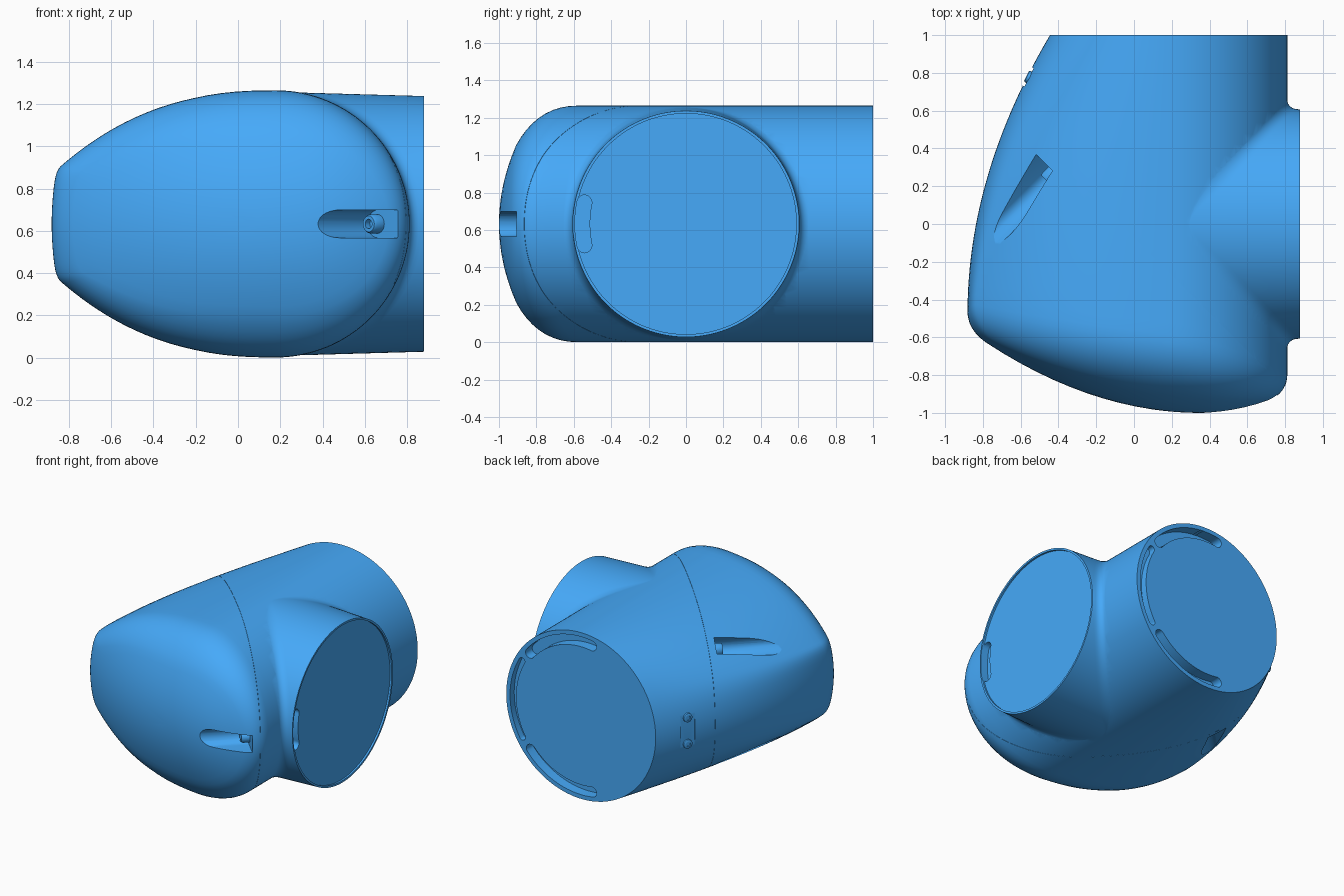
import bpy, bmesh
from math import sin, cos, pi, sqrt, radians
from mathutils import Vector, Matrix

if "Cube" in bpy.data.objects:
    bpy.data.objects.remove(bpy.data.objects["Cube"])

ZC, XC, R = 0.633, 0.18, 0.632      # axis height, main axis x, main radius


def mesh_object(name, bm):
    bmesh.ops.recalc_face_normals(bm, faces=bm.faces)
    me = bpy.data.meshes.new(name)
    bm.to_mesh(me)
    bm.free()
    ob = bpy.data.objects.new(name, me)
    bpy.context.collection.objects.link(ob)
    return ob


def loft(name, rings, start, end):
    """Closed skin through equal rings, capped with a fan at both ends."""
    bm = bmesh.new()
    rows = [[bm.verts.new(p) for p in ring] for ring in rings]
    n = len(rows[0])
    for a, b in zip(rows, rows[1:]):
        for i in range(n):
            j = (i + 1) % n
            bm.faces.new((a[i], a[j], b[j], b[i]))
    for row, tip in ((rows[0], start), (rows[-1], end)):
        v = bm.verts.new(tip)
        for i in range(n):
            bm.faces.new((row[i], row[(i + 1) % n], v))
    return mesh_object(name, bm)


def frame(origin, x, y):
    x, y = Vector(x).normalized(), Vector(y).normalized()
    m = Matrix((x, y, x.cross(y))).transposed().to_4x4()
    m.translation = origin
    return m


def prism(name, pts, m, z0, z1):
    bm = bmesh.new()
    lo, hi = ([bm.verts.new(m @ Vector((a, b, z))) for a, b in pts] for z in (z0, z1))
    bm.faces.new(lo)
    bm.faces.new(hi)
    for i in range(len(pts)):
        j = (i + 1) % len(pts)
        bm.faces.new((lo[i], lo[j], hi[j], hi[i]))
    return mesh_object(name, bm)


def stadium(x0, x1, r, n=14):
    return [(x1 + r * cos(a), r * sin(a)) for a in (pi * i / n - pi / 2 for i in range(n + 1))] + \
           [(x0 + r * cos(a), r * sin(a)) for a in (pi * i / n + pi / 2 for i in range(n + 1))]


def arc(r0, r1, a0, a1, n=32):
    """Stadium bent round the origin: an arc slot with round ends."""
    rm, h = (r0 + r1) / 2, (r1 - r0) / 2
    s0, s1 = radians(a0) * rm + h, radians(a1) * rm - h
    ends = stadium(s0, s1, h)
    k = len(ends) // 2
    steps = [s0 + (s1 - s0) * i / n for i in range(1, n)]
    flat = ends[:k] + [(s, h) for s in reversed(steps)] + ends[k:] + [(s, -h) for s in steps]
    return [((rm - v) * cos(s / rm), (rm - v) * sin(s / rm)) for s, v in flat]


# main shell: round at the back, swelling to a blunt corner at the left, curved nose
def blunt(f):
    fc = 0.36
    a = abs(f)
    s = 1 if f > 0 else -1
    if a < fc:
        return Vector((1 - 0.02 * (a / fc) ** 2, 0.4 * f / fc))
    u = 0.98 * cos(min(1, (a - fc) / (pi / 2 - fc)) * pi / 2)
    return Vector((u, s * (1 - 0.63 * u ** 2.5)))


def tube(th, y):
    if cos(th) >= 0:
        return Vector((XC + R * cos(th), y, ZC + R * sin(th)))
    left = -0.883 + 0.2 * max(0, y + 0.48) ** 2
    f = pi - th                                         # 0 at the left tip
    w = 0.13 * min(1, (pi / 2 - abs(f)) / 0.3)          # softens the corner
    b = sum((blunt(f + w * k / 3) for k in range(-3, 4)), Vector((0, 0))) / 7
    t = max(0, min(1, (1 - y) / 1.4)) ** 1.2
    p = Vector((cos(f), sin(f))).lerp(b, t)
    return Vector((XC + (left - XC) * p.x, y, ZC + R * p.y))


def nose(x, z):
    e = 0.35 - x
    return -1 + (0.29 if e > 0 else 0.5) * e * e + 0.52 * (z - ZC) ** 2


def shell_column(th):
    y = -0.7
    for _ in range(30):
        p = tube(th, y)
        y = nose(p.x, p.z)
    edge = tube(th, y)
    r = 0.1 + 0.1 * sin(th) ** 2
    c = Vector((0.1, 0, ZC))
    out = Vector((edge.x - c.x, 0, edge.z - c.z))

    def cap(k):
        p = c + out * k
        return Vector((p.x, nose(p.x, p.z), p.z))
    k1 = 1 - r / out.length
    col = [tube(th, 1 + (y + r - 1) * i / 26) for i in range(26)]
    col += bezier(tube(th, y + r), edge, cap(k1), 9)
    return col + [cap(k1 * (1 - i / 10)) for i in range(1, 10)]


def bezier(a, b, c, n):
    return [a * (1 - t) ** 2 + b * 2 * t * (1 - t) + c * t * t for t in (i / n for i in range(n + 1))]


N = 128
cols = [shell_column(2 * pi * i / N) for i in range(N)]
body = loft("housing", list(zip(*cols)), (XC, 1, ZC), (0.1, nose(0.1, ZC), ZC))


# side outlet with a filleted root, a thin rim and a recessed face
def branch_column(ph):
    xb = XC + sqrt(R * R - (0.615 * sin(ph)) ** 2)
    r = 0.605 + 0.03 * (0.88 - xb)
    w = 0.064 * min(1, 3 * abs(cos(ph)))
    y, z = r * cos(ph), ZC + r * sin(ph)
    xb = XC + sqrt(R * R - (z - ZC) ** 2) - 0.002
    s = 1 if cos(ph) > 0 else -1

    def ring(x, q):
        return Vector((x, q * cos(ph), ZC + q * sin(ph)))
    col = [ring(0.866, 0.59), ring(0.88, 0.59), ring(0.88, 0.605)]
    col += bezier(Vector((xb + w + 0.001, y, z)), Vector((xb, y, z)), Vector((xb, y + s * w, z)), 6)
    return col + [ring(0.21, 0.5)]


cols = [branch_column(2 * pi * (i + 0.5) / N) for i in range(N)]
branch = loft("side_outlet", list(zip(*cols)), (0.866, 0, ZC), (0.21, 0, ZC))

# cutters: slots in the back face and the notch in the outlet rim
cutters = []
back = frame((XC, 1, ZC), (1, 0, 0), (0, 0, 1))        # local z points to -y
for r0, r1, a0, a1, d in ((0.525, 0.6, 36, 103, 0.08), (0.55, 0.6, -33, 32, 0.05), (0.525, 0.6, -103, -37, 0.08)):
    cutters.append(prism("slot_cutter", arc(r0, r1, a0, a1), back, -0.05, d))
side = frame((0.88, 0, ZC), (0, -1, 0), (0, 0, -1))    # local z points to +x
cutters.append(prism("notch_cutter", arc(0.515, 0.594, -16, 16), side, -0.06, 0.05))

# three screw pockets, square to the seam
S = Vector((1, -1, 0)).normalized()
UP = Vector((0, 0, 1))
OUT = Vector((-1, -1, 0)).normalized()
screws = []
for s, dz, o in ((1.04, 0, S), (-0.49, 0.385, -0.75 * S + 0.66 * UP), (-0.49, -0.385, -0.75 * S - 0.66 * UP)):
    pos = S * s + OUT * 0.15 / sqrt(2) + UP * (ZC + dz)
    across = o.normalized().cross(OUT)
    m = frame(pos, o, -across)                          # local z points along OUT
    cutters.append(prism("pocket_cutter", stadium(0, 0.5, 0.066), m, 0, 0.55))
    screws.append(m)

# oblong recess on the left
face_n = Vector((-0.894, 0.447, 0))
plate = frame(Vector((-0.582, 0.79, ZC)) - face_n * 0.03, UP, face_n.cross(UP))
cutters.append(prism("recess_cutter", stadium(-0.11, 0.11, 0.055), plate, 0, 0.2))


def combine(ob, other, op):
    mod = ob.modifiers.new(op, 'BOOLEAN')
    mod.operation, mod.object, mod.solver = op, other, 'EXACT'


combine(body, branch, 'UNION')
for c in cutters:
    combine(body, c, 'DIFFERENCE')
dg = bpy.context.evaluated_depsgraph_get()
whole = bpy.data.meshes.new_from_object(body.evaluated_get(dg))
for ob in [body, branch] + cutters:
    bpy.data.objects.remove(ob)

# split along the diagonal seam into two shells
parts = []
for name, sign in (("rear_housing", 1), ("front_cap", -1)):
    bm = bmesh.new()
    bm.from_mesh(whole)
    nrm = Vector((1, 1, 0)) * sign
    cut = bmesh.ops.bisect_plane(bm, geom=bm.verts[:] + bm.edges[:] + bm.faces[:], dist=1e-5,
                                 plane_co=(-0.07 + 0.001 * sign, 0, 0), plane_no=nrm, clear_inner=True)
    edges = [e for e in cut["geom_cut"] if isinstance(e, bmesh.types.BMEdge)]
    bmesh.ops.holes_fill(bm, edges=edges, sides=0)
    parts.append(mesh_object(name, bm))


# socket screws
def screw(name, m, r, h):
    rings = [(r, -0.01), (r, h * 0.8), (r * 0.85, h), (r * 0.5, h), (r * 0.5, h * 0.5)]
    pts = [[m @ Vector((q * cos(2 * pi * i / 24), q * sin(2 * pi * i / 24), z)) for i in range(24)]
           for q, z in rings]
    parts.append(loft(name, pts, m @ Vector((0, 0, -0.01)), m @ Vector((0, 0, h * 0.5))))


for m in screws:
    screw("pocket_screw", m, 0.045, 0.06)
for d in (-0.1, 0.1):
    screw("recess_screw", plate @ Matrix.Translation((d, 0, 0)), 0.033, 0.015)

# blue finish
blue = bpy.data.materials.new("blue")
blue.diffuse_color = (0.061, 0.4, 0.95, 1)
blue.use_nodes = True
blue.node_tree.nodes["Principled BSDF"].inputs["Base Color"].default_value = blue.diffuse_color
bpy.ops.object.select_all(action='DESELECT')
for ob in parts:
    ob.data.materials.clear()
    ob.data.materials.append(blue)
    ob.select_set(True)
bpy.context.view_layer.objects.active = parts[0]
bpy.ops.object.shade_smooth_by_angle(angle=radians(32))
